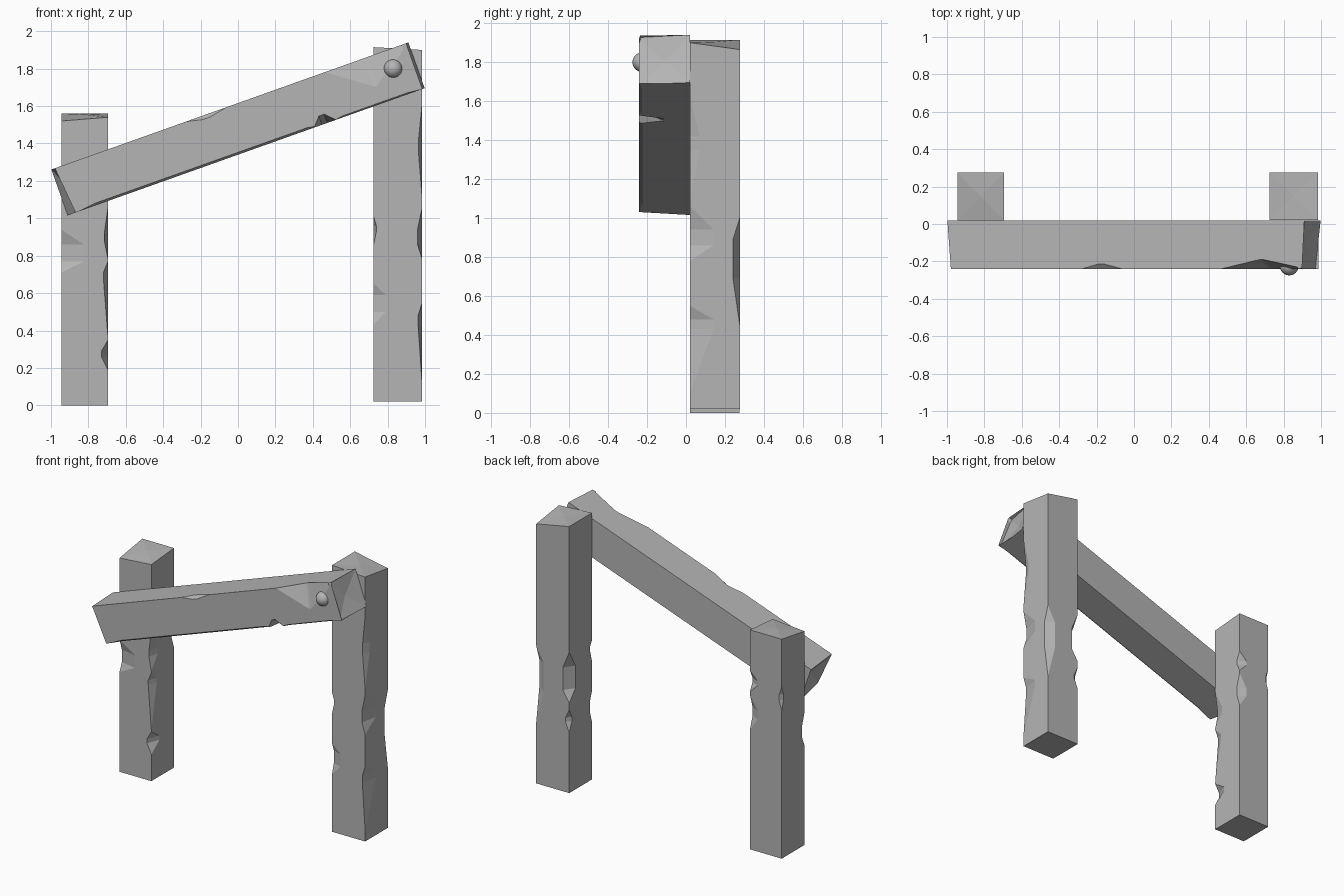
import bpy, bmesh, math
from mathutils import Matrix, Vector

if "Cube" in bpy.data.objects:
    bpy.data.objects.remove(bpy.data.objects["Cube"])

wood = bpy.data.materials.new("weathered grey")
wood.diffuse_color = (0.46, 0.46, 0.46, 1)
wood.use_nodes = True
wood.node_tree.nodes["Principled BSDF"].inputs["Base Color"].default_value = wood.diffuse_color

FL, FR, BR, BL = range(4)                      # corner edges of a timber
SIGN = [(-1, -1), (1, -1), (1, 1), (-1, 1)]


def weight(z, z0, za, zb, z1):
    """Chip depth along the timber: rises, holds, then falls."""
    if z <= z0 or z >= z1:
        return 0.0
    if z < za:
        return (z - z0) / (za - z0)
    return 1.0 if z <= zb else (z1 - z) / (z1 - zb)


def timber(name, w, d, z0, z1, chips, start, end, dip, matrix):
    """Square log with chipped edges. chips: corner, z0, za, zb, z1, du, dv.
    start / end: offset of each end corner, dip: offset of the end centres."""
    bm = bmesh.new()
    zs = sorted({z0, z1} | {z for c in chips for z in c[1:5] if z0 < z < z1})
    rings = []
    for i, z in enumerate(zs):
        ring = []
        for k, (sx, sy) in enumerate(SIGN):
            du = max([c[5] * weight(z, *c[1:5]) for c in chips if c[0] == k] + [0])
            dv = max([c[6] * weight(z, *c[1:5]) for c in chips if c[0] == k] + [0])
            off = start[k] if i == 0 else end[k] if i == len(zs) - 1 else 0
            along_x = (sx * (w / 2 - du), sy * d / 2, z + off)
            along_y = (sx * w / 2, sy * (d / 2 - dv), z + off)
            pair = (along_y, along_x) if k in (FL, BR) else (along_x, along_y)
            ring += [bm.verts.new(p) for p in pair]
        rings.append(ring)
    for a, b in zip(rings, rings[1:]):
        for i in range(8):
            j = (i + 1) % 8
            bm.faces.new((a[i], a[j], b[j], b[i]))
    # end faces fan out from a raised or sunken centre
    for ring, off, flip in ((rings[0], dip[0], True), (rings[-1], dip[1], False)):
        mid = sum((v.co for v in ring), Vector()) / 8
        c = bm.verts.new(mid + Vector((0, 0, off)))
        for i in range(8):
            a, b = ring[i], ring[(i + 1) % 8]
            bm.faces.new((b, a, c) if flip else (a, b, c))
    bmesh.ops.remove_doubles(bm, verts=bm.verts, dist=0.0005)
    bmesh.ops.dissolve_degenerate(bm, edges=bm.edges, dist=0.0005)
    bmesh.ops.recalc_face_normals(bm, faces=bm.faces)
    bm.transform(matrix)
    me = bpy.data.meshes.new(name)
    bm.to_mesh(me)
    bm.free()
    me.materials.append(wood)
    ob = bpy.data.objects.new(name, me)
    bpy.context.collection.objects.link(ob)
    return ob


flat = (0, 0, 0, 0)

# short post
timber("short_post", 0.25, 0.255, 0, 1.56, [
    (FL, 0.71, 0.77, 0.86, 0.94, 0.12, 0.025),
    (FR, 0.78, 0.88, 0.92, 1.06, 0.02, 0.07),
    (FR, 0.36, 0.68, 0.71, 0.77, 0.025, 0.06),
    (FR, 0.19, 0.26, 0.29, 0.35, 0.035, 0.09),
    (BR, 0.85, 0.94, 1.00, 1.10, 0.06, 0.03),
    (BR, 1.12, 1.18, 1.21, 1.27, 0.06, 0.03),
    (BL, 1.05, 1.12, 1.16, 1.22, 0.02, 0.02),
], flat, (-0.04, -0.02, 0, 0), (0, 0.01), Matrix.Translation((-0.82, 0.147, 0)))

# tall post
timber("tall_post", 0.26, 0.255, 0.02, 1.915, [
    (FL, 0.86, 0.93, 0.96, 1.01, 0.015, 0.07),
    (FL, 0.43, 0.50, 0.59, 0.65, 0.065, 0.02),
    (FR, 1.10, 1.35, 1.42, 1.62, 0.02, 0.05),
    (FR, 0.78, 0.86, 0.94, 1.06, 0.025, 0.12),
    (FR, 0.10, 0.43, 0.48, 0.55, 0.022, 0.12),
    (BR, 0.45, 0.69, 0.89, 1.00, 0.06, 0.035),
    (BL, 0.66, 0.74, 0.90, 1.02, 0.05, 0.07),
    (BL, 0.45, 0.52, 0.55, 0.61, 0.03, 0.03),
], flat, (0, -0.015, -0.05, 0), (0, 0.005), Matrix.Translation((0.855, 0.1485, 0)))

# slanted beam: left corners are its upper side, right corners its underside
tilt = math.radians(70.4)
lean = Matrix.Translation((0, -0.11, 1.478)) @ Matrix.Rotation(tilt, 4, 'Y')
timber("cross_beam", 0.26, 0.26, -1.013, 1.013, [
    (FL, -0.25, -0.16, -0.12, -0.02, 0.02, 0.025),
    (FL, 0.54, 0.76, 0.78, 1.02, 0.16, 0.05),
    (FR, -0.95, -0.85, 0.35, 0.42, 0.012, 0.02),
    (FR, 0.39, 0.43, 0.46, 0.51, 0.05, 0.13),
    (FR, 0.50, 0.55, 0.92, 1.00, 0.008, 0.015),
], (0.02, 0.045, 0, 0), (-0.04, -0.03, 0, 0), (0.04, -0.02), lean)

# round peg head at the raised end
bpy.ops.mesh.primitive_uv_sphere_add(segments=24, ring_count=14, radius=0.05,
                                     location=(0.83, -0.225, 1.8))
peg = bpy.context.object
peg.name = "peg_head"
peg.data.materials.append(wood)
bpy.ops.object.shade_smooth_by_angle(angle=math.radians(40))
